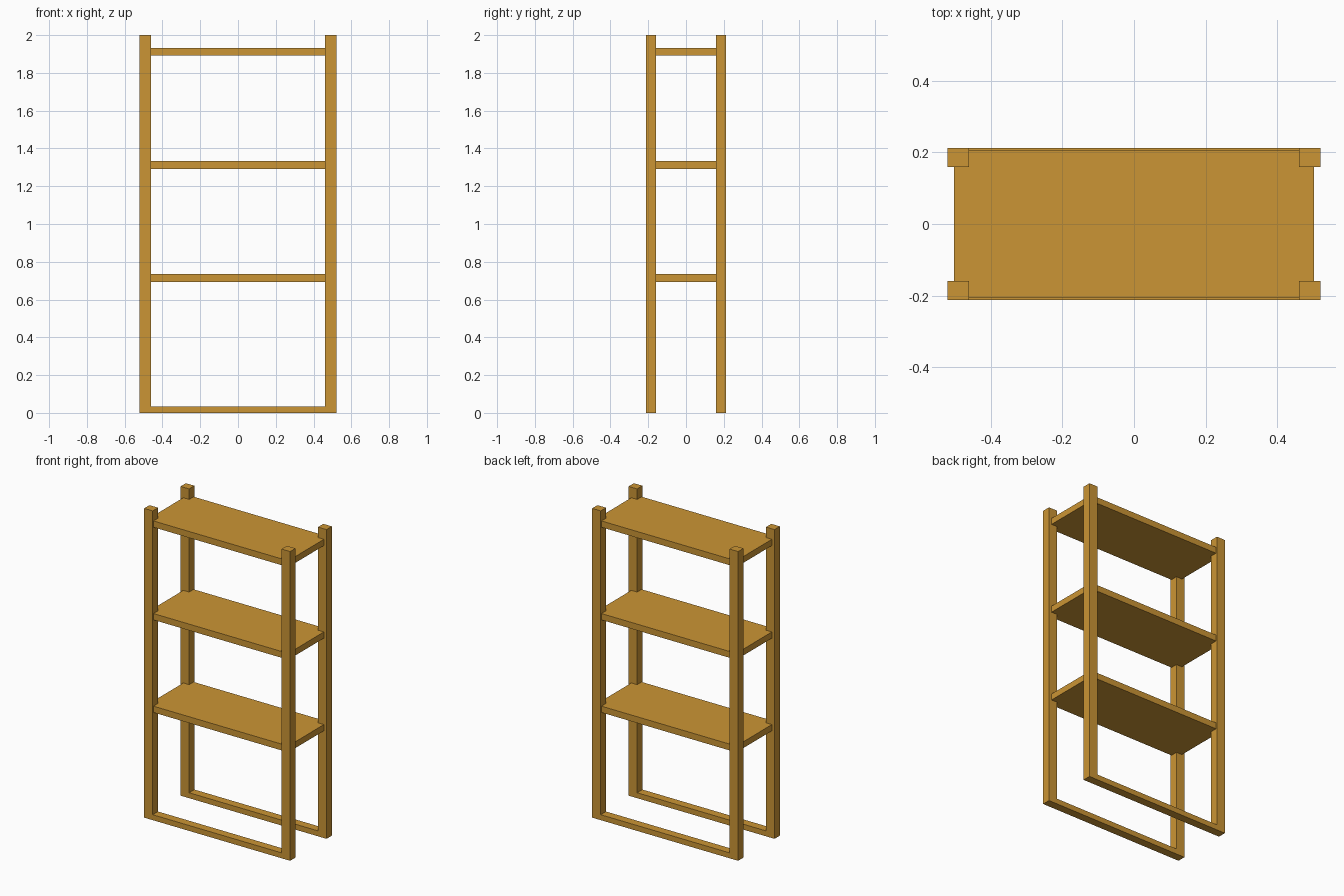
import bpy
import bmesh
from mathutils import Vector

cube = bpy.data.objects.get("Cube")
if cube:
    bpy.data.objects.remove(cube, do_unlink=True)

# Single warm wood colour
wood = bpy.data.materials.new("warm_wood")
wood.use_nodes = True
color = (0.60, 0.30, 0.035, 1)
wood.diffuse_color = color
wood.node_tree.nodes["Principled BSDF"].inputs["Base Color"].default_value = color


def box(name, low, high):
    """Flat-faced box between two corners."""
    low, high = Vector(low), Vector(high)
    bm = bmesh.new()
    bmesh.ops.create_cube(bm, size=1)
    bmesh.ops.scale(bm, vec=high - low, verts=bm.verts)
    mesh = bpy.data.meshes.new(name)
    bm.to_mesh(mesh)
    bm.free()
    mesh.materials.append(wood)
    obj = bpy.data.objects.new(name, mesh)
    obj.location = (low + high) / 2
    bpy.context.collection.objects.link(obj)


HEIGHT = 2.0
OUT_X, IN_X = 0.522, 0.461      # post faces across the width
OUT_Y, IN_Y = 0.213, 0.159      # post faces across the depth
SHELF_X, SHELF_Y = 0.503, 0.205
SHELF_THICK, RAIL_HIGH = 0.041, 0.035


def span(sign, inner, outer):
    return sorted((sign * inner, sign * outer))


# Front and back frames: two posts joined by a floor rail
for side, sy in (("front", -1), ("back", 1)):
    y0, y1 = span(sy, IN_Y, OUT_Y)
    for hand, sx in (("right", -1), ("left", 1)):
        x0, x1 = span(sx, IN_X, OUT_X)
        box(f"{side}_{hand}_post", (x0, y0, 0), (x1, y1, HEIGHT))
    box(f"{side}_floor_rail", (-IN_X, y0, 0), (IN_X, y1, RAIL_HIGH))

# Shelves let into the posts, slightly recessed
for level, z in (("lower", 0.693), ("middle", 1.292), ("upper", 1.891)):
    box(f"{level}_shelf", (-SHELF_X, -SHELF_Y, z), (SHELF_X, SHELF_Y, z + SHELF_THICK))
